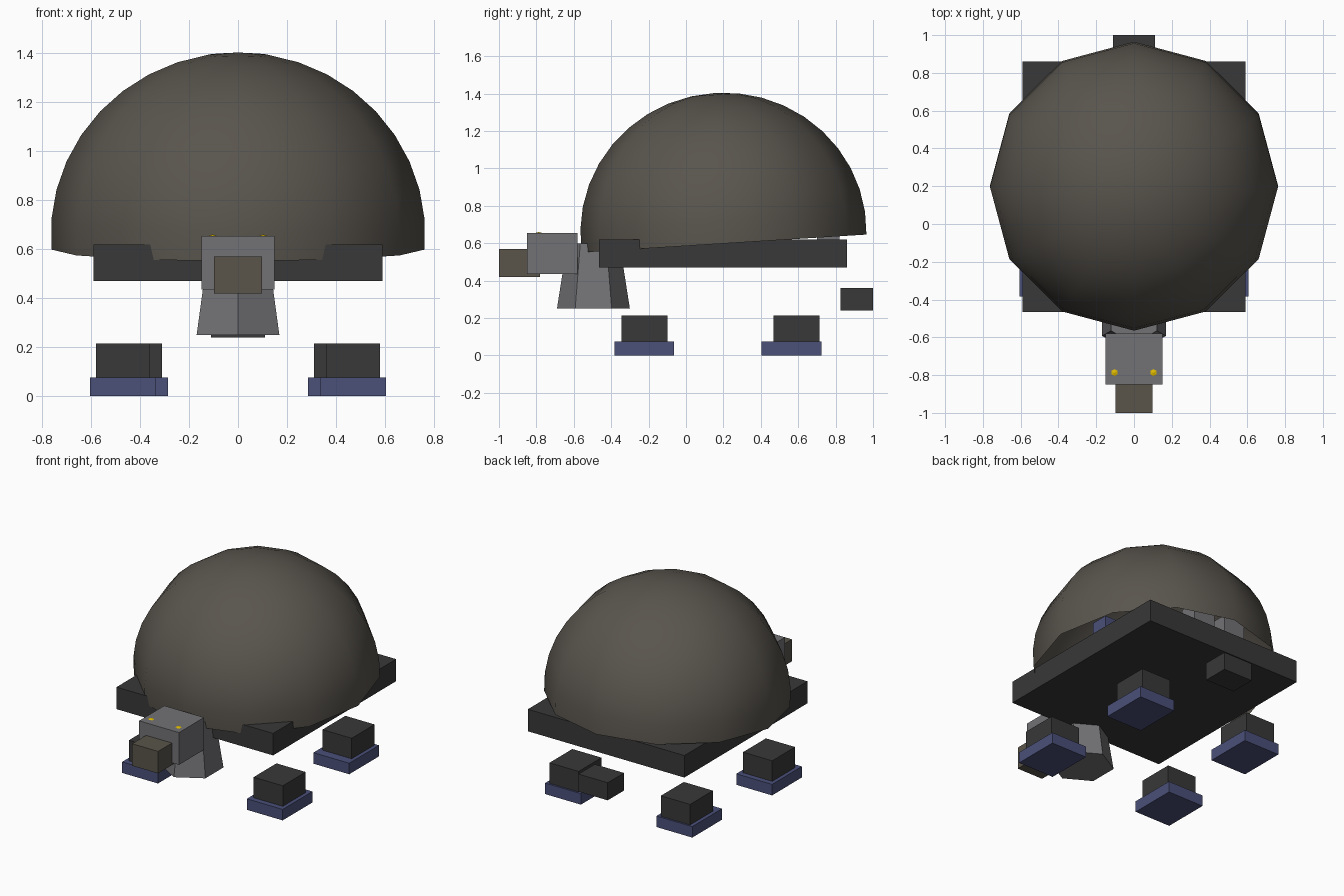
import bpy, bmesh, math
from mathutils import Matrix

if "Cube" in bpy.data.objects:
    bpy.data.objects.remove(bpy.data.objects["Cube"])


def material(name, rgb):
    m = bpy.data.materials.new(name)
    m.diffuse_color = (*rgb, 1)
    m.use_nodes = True
    m.node_tree.nodes["Principled BSDF"].inputs["Base Color"].default_value = m.diffuse_color
    return m


SHELL = material("shell_olive", (0.10, 0.09, 0.075))
DARK = material("dark_grey", (0.04, 0.04, 0.04))
BLUE = material("blue", (0.07, 0.08, 0.19))
SKIN = material("grey_skin", (0.17, 0.17, 0.18))
SNOUT = material("snout_brown", (0.10, 0.09, 0.07))
YELLOW = material("yellow", (0.75, 0.50, 0.0))


def finish(bm, name, mat, smooth=False):
    bmesh.ops.recalc_face_normals(bm, faces=bm.faces)
    for f in bm.faces:
        f.smooth = smooth
    me = bpy.data.meshes.new(name)
    bm.to_mesh(me)
    bm.free()
    me.materials.append(mat)
    ob = bpy.data.objects.new(name, me)
    bpy.context.collection.objects.link(ob)
    return ob


def box(name, mat, x, y, z):
    """Box from (min, max) ranges on each axis."""
    bm = bmesh.new()
    bmesh.ops.create_cube(bm, size=1)
    for v in bm.verts:
        for i, (lo, hi) in enumerate((x, y, z)):
            v.co[i] = hi if v.co[i] > 0 else lo
    return finish(bm, name, mat)


def span(s, lo, hi):
    return tuple(sorted((s * lo, s * hi)))


# Shell: open twelve-sided dome, tipped slightly forward
bm = bmesh.new()
bmesh.ops.create_uvsphere(bm, u_segments=12, v_segments=19, radius=1)
bmesh.ops.delete(bm, geom=[v for v in bm.verts if v.co.z < -0.1], context='VERTS')
shell = finish(bm, "shell", SHELL, smooth=True)
shell.data.transform(Matrix.Translation((0, 0.2, 0.66))
                     @ Matrix.Rotation(math.radians(3.6), 4, 'X')
                     @ Matrix.Diagonal((0.765, 0.765, 0.745, 1)))
# the open rim can confuse outward normals, so check the top face
if max(shell.data.polygons, key=lambda p: p.center.z).normal.z < 0:
    shell.data.flip_normals()

# Belly plate and tail
box("belly_plate", DARK, (-0.59, 0.59), (-0.465, 0.86), (0.47, 0.62))
box("tail", DARK, (-0.11, 0.11), (0.825, 1.0), (0.24, 0.36))

# Neck: tapered hexagonal column
bm = bmesh.new()
bmesh.ops.create_cone(bm, cap_ends=True, segments=6, radius1=0.195,
                      radius2=0.14, depth=0.35)
vmax = max(v.co.y for v in bm.verts)
turn = 0 if vmax > 0.19 else math.radians(30)
bmesh.ops.rotate(bm, verts=bm.verts, matrix=Matrix.Rotation(turn, 3, 'Z'))
bmesh.ops.translate(bm, verts=bm.verts, vec=(0, -0.495, 0.425))
finish(bm, "neck", SKIN)

# Head and snout
box("head", SKIN, (-0.15, 0.15), (-0.85, -0.58), (0.435, 0.655))
box("snout", SNOUT, (-0.098, 0.098), (-1.0, -0.78), (0.42, 0.57))

for side, s in (("left", -1), ("right", 1)):
    # Eyes: small gems that just break the top and sides of the head
    bm = bmesh.new()
    bmesh.ops.create_uvsphere(bm, u_segments=6, v_segments=6, radius=0.05)
    bmesh.ops.translate(bm, verts=bm.verts, vec=(s * 0.103, -0.787, 0.61))
    finish(bm, side + "_eye", YELLOW)

    # Legs and feet: the rear pair stands slightly closer together
    for end, cx, cy in (("front", 0.47, -0.223), ("rear", 0.42, 0.565)):
        dy = 0.0 if end == "front" else 0.025
        box(f"{end}_{side}_foot", BLUE, span(s, cx - 0.135, cx + 0.135),
            (cy - 0.16, cy + 0.16), (0, 0.075))
        box(f"{end}_{side}_leg", DARK, span(s, cx - 0.11, cx + 0.11),
            (cy - 0.123 + dy, cy + 0.123 + dy), (0.075, 0.215))

    # Small blocks tucked under the shell
    box(side + "_inner_block", SKIN, span(s, 0.04, 0.2), (0.7, 0.82), (0.62, 0.76))
    box(side + "_inner_pad", BLUE, span(s, 0.42, 0.54), (0.25, 0.37), (0.62, 0.74))
